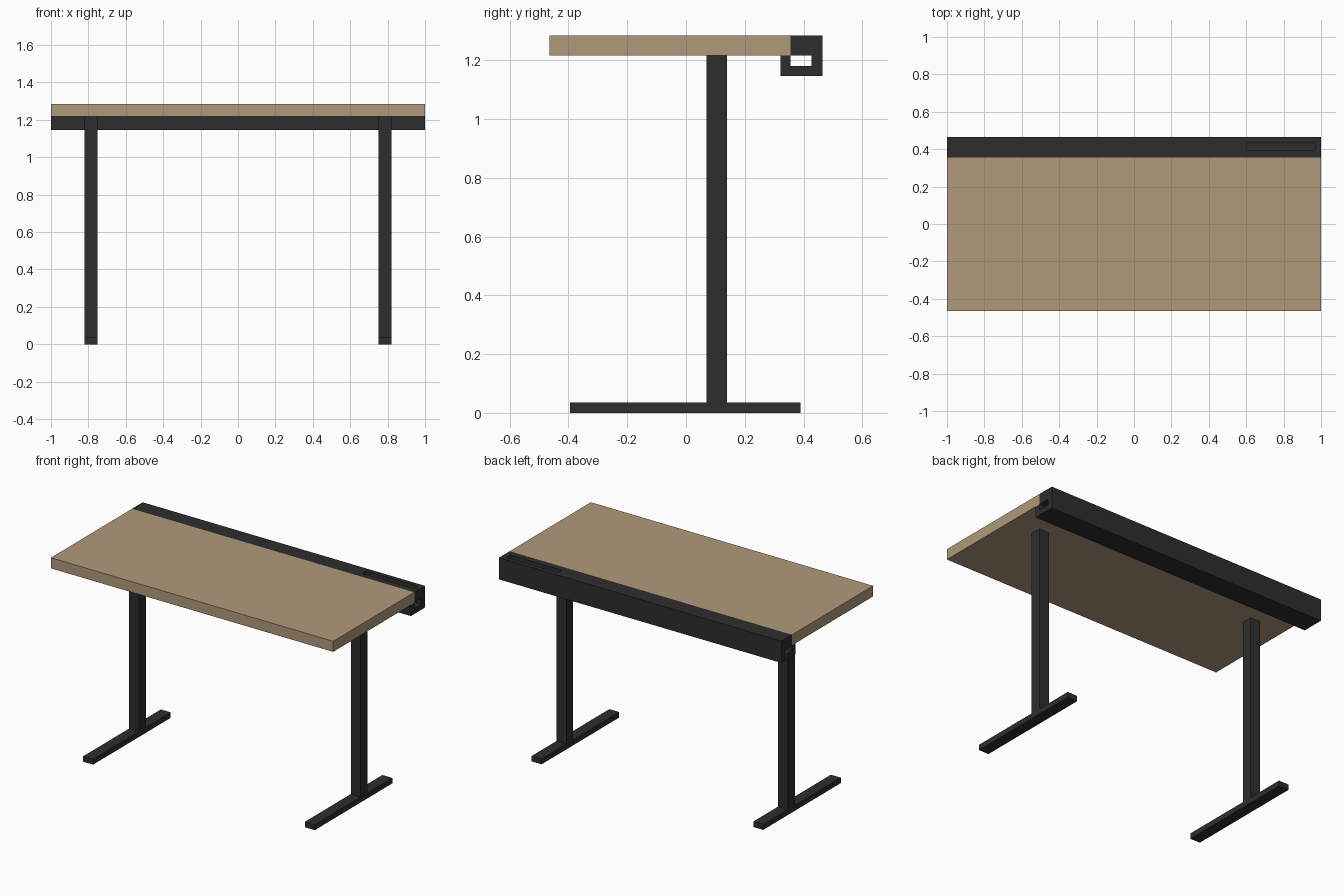
import bpy, bmesh

if "Cube" in bpy.data.objects:
    bpy.data.objects.remove(bpy.data.objects["Cube"])


def material(name, rgb):
    m = bpy.data.materials.new(name)
    m.diffuse_color = (*rgb, 1)
    m.use_nodes = True
    m.node_tree.nodes["Principled BSDF"].inputs["Base Color"].default_value = m.diffuse_color
    return m


wood = material("tan_wood", (0.434, 0.323, 0.195))
dark = material("charcoal_metal", (0.027, 0.027, 0.027))


def extrude_x(name, profile, x0, x1, mat):
    """Extrude a (y, z) profile along x."""
    bm = bmesh.new()
    face = bm.faces.new([bm.verts.new((x0, y, z)) for y, z in profile])
    ext = bmesh.ops.extrude_face_region(bm, geom=[face])
    verts = [v for v in ext["geom"] if isinstance(v, bmesh.types.BMVert)]
    bmesh.ops.translate(bm, verts=verts, vec=(x1 - x0, 0, 0))
    bmesh.ops.recalc_face_normals(bm, faces=bm.faces)
    me = bpy.data.meshes.new(name)
    bm.to_mesh(me)
    bm.free()
    me.materials.append(mat)
    ob = bpy.data.objects.new(name, me)
    bpy.context.collection.objects.link(ob)
    return ob


def box(name, x, y, z, mat):
    return extrude_x(name, [(y[0], z[0]), (y[1], z[0]), (y[1], z[1]), (y[0], z[1])], *x, mat)


# Wooden top
TOP, UNDER = 1.285, 1.217
box("tabletop", (-1, 1), (-0.465, 0.356), (UNDER, TOP), wood)

# Rear cable channel, hooked under the top and open at both ends
tray = extrude_x("cable_channel", [
    (0.356, TOP), (0.464, TOP), (0.464, 1.146), (0.321, 1.146), (0.321, UNDER - 0.0005),
    (0.356, UNDER - 0.0005), (0.356, 1.181), (0.428, 1.181), (0.428, UNDER), (0.356, UNDER)],
    -1, 1, dark)

# Shallow pen recess in the rear strip
cutter = box("recess_cutter", (0.603, 0.967), (0.396, 0.436), (TOP - 0.03, TOP + 0.05), dark)
cutter.hide_render = True
cutter.hide_viewport = True
cutter.display_type = 'WIRE'
mod = tray.modifiers.new("pen_recess", 'BOOLEAN')
mod.operation = 'DIFFERENCE'
mod.solver = 'EXACT'
mod.object = cutter

# Posts and feet on both sides
for side, s in (("left", -1), ("right", 1)):
    xs = sorted((s * 0.75, s * 0.82))
    box(side + "_post", xs, (0.07, 0.14), (0.035, UNDER), dark)
    box(side + "_foot", xs, (-0.395, 0.39), (0, 0.035), dark)
